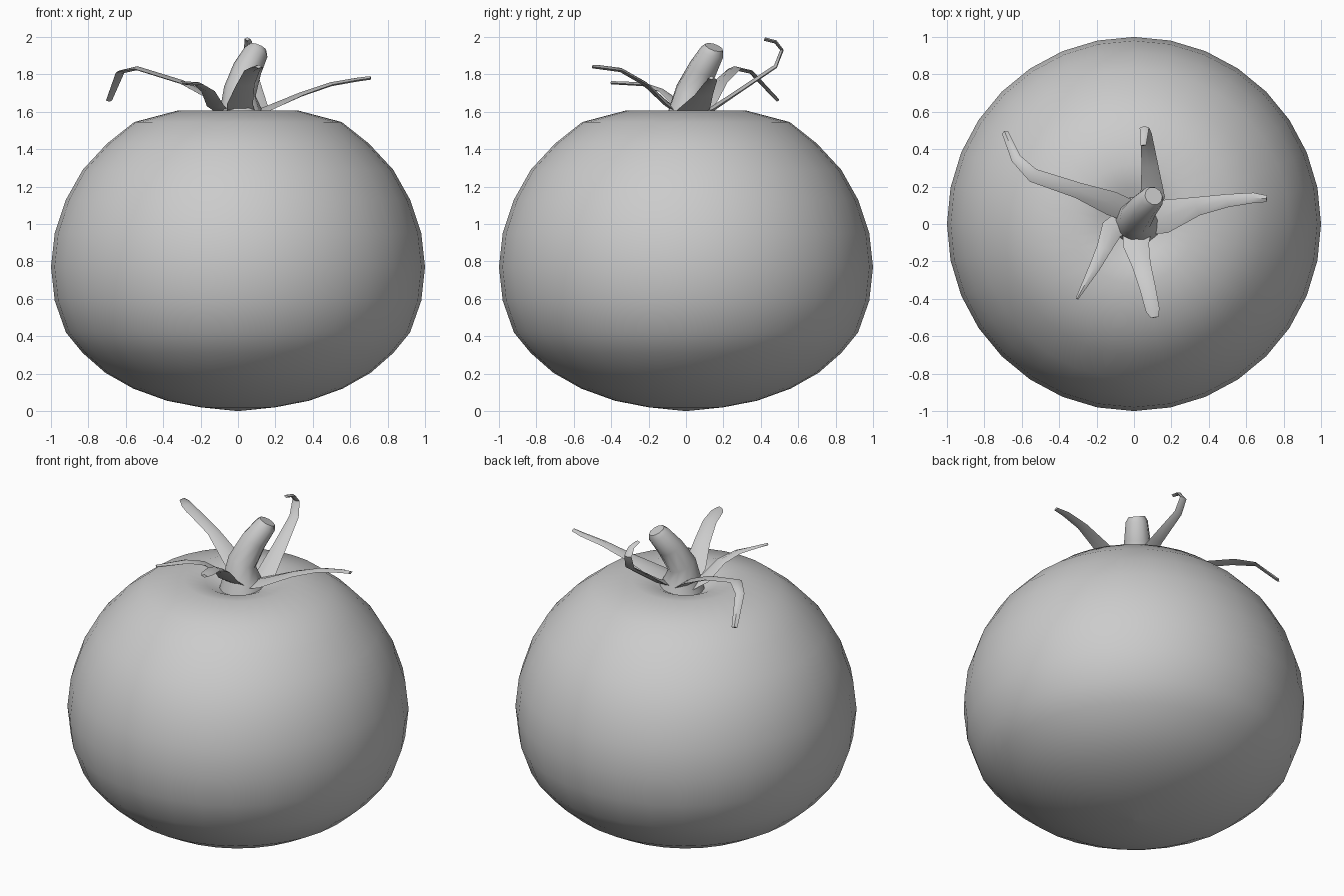
import bpy, math
from mathutils import Vector

UP = Vector((0, 0, 1))


def loft(name, rings, cap_start=True, cap_end=True):
    """Skin a list of equal-length point rings."""
    n = len(rings[0])
    verts = [p for r in rings for p in r]
    faces = []
    for i in range(len(rings) - 1):
        for j in range(n):
            k = (j + 1) % n
            faces.append((i * n + j, i * n + k, (i + 1) * n + k, (i + 1) * n + j))
    if cap_start:
        faces.append(tuple(reversed(range(n))))
    if cap_end:
        faces.append(tuple(range(len(verts) - n, len(verts))))
    me = bpy.data.meshes.new(name)
    me.from_pydata(verts, [], faces)
    me.update()
    ob = bpy.data.objects.new(name, me)
    bpy.context.collection.objects.link(ob)
    bpy.ops.object.select_all(action='DESELECT')
    ob.select_set(True)
    bpy.context.view_layer.objects.active = ob
    bpy.ops.object.shade_smooth_by_angle(angle=math.radians(50))
    return ob


def circle(c, r, n, axis=UP):
    u = Vector((0, 1, 0)).cross(axis).normalized()
    v = axis.cross(u).normalized()
    return [Vector(c) + r * (math.cos(a) * u + math.sin(a) * v)
            for a in (2 * math.pi * i / n for i in range(n))]


# Fruit: lathed profile with a dimple on top
profile = [(0.004, 0.0), (0.2, 0.02), (0.38, 0.055), (0.56, 0.12), (0.71, 0.205),
           (0.83, 0.31), (0.92, 0.42), (0.98, 0.59), (1.0, 0.77), (0.98, 0.95),
           (0.92, 1.13), (0.83, 1.29), (0.70, 1.43), (0.555, 1.545),
           (0.32, 1.607), (0.19, 1.585), (0.09, 1.535), (0.004, 1.51)]
loft("fruit", [circle((0, 0, z), r, 32) for r, z in profile])

# Stem: leaning tube, flared where it meets the sepals
stem = [((0.02, 0.02, 1.53), 0.14, (0, 0, 1)),
        ((0.02, 0.02, 1.61), 0.115, (0.1, 0.1, 1)),
        ((0.01, 0.03, 1.71), 0.088, (0.3, 0.35, 1)),
        ((0.05, 0.09, 1.83), 0.078, (0.4, 0.45, 1)),
        ((0.097, 0.14, 1.92), 0.066, (0.45, 0.4, 1)),
        ((0.105, 0.15, 1.945), 0.05, (0.4, 0.35, 1))]
loft("stem", [circle(c, r, 10, Vector(a).normalized()) for c, r, a in stem])


# Sepals: thin ridged blades along a path of (x, y, z, width)
def sepal(name, path):
    pts = [Vector(p[:3]) for p in path]
    base = pts[-1] - pts[0]
    base.z = 0
    rings = []
    for i, p in enumerate(pts):
        t = pts[min(i + 1, len(pts) - 1)] - pts[max(i - 1, 0)]
        h = Vector((t.x, t.y, 0))
        if h.dot(base) <= 0 or h.length < 0.05:
            h = base
        side = h.normalized().cross(UP)
        nrm = side.cross(t).normalized()
        w = path[i][3] / 2
        rings.append([p - side * w, p - nrm * 0.008,
                      p + side * w, p + nrm * (0.008 + 0.16 * w)])
    loft(name, rings)


sepals = {
    "sepal_right": [(0.04, 0.02, 1.57, 0.16), (0.16, 0.04, 1.61, 0.18),
                    (0.34, 0.095, 1.69, 0.10), (0.50, 0.125, 1.745, 0.07),
                    (0.64, 0.14, 1.77, 0.055), (0.71, 0.135, 1.78, 0.035)],
    "sepal_back": [(0.07, 0.04, 1.56, 0.13), (0.10, 0.15, 1.615, 0.13),
                   (0.085, 0.31, 1.725, 0.09), (0.065, 0.48, 1.84, 0.06),
                   (0.055, 0.515, 1.93, 0.05), (0.055, 0.48, 1.975, 0.04),
                   (0.05, 0.42, 1.99, 0.03)],
    "sepal_back_left": [(0.0, 0.06, 1.57, 0.12), (-0.12, 0.11, 1.66, 0.13),
                        (-0.30, 0.18, 1.755, 0.085), (-0.54, 0.26, 1.83, 0.075),
                        (-0.63, 0.35, 1.81, 0.055), (-0.69, 0.49, 1.66, 0.035)],
    "sepal_front_left": [(-0.03, 0.03, 1.56, 0.13), (-0.12, -0.03, 1.63, 0.12),
                         (-0.16, -0.13, 1.71, 0.08), (-0.21, -0.23, 1.745, 0.06),
                         (-0.305, -0.40, 1.755, 0.015)],
    "sepal_front": [(0.02, -0.01, 1.57, 0.16), (0.01, -0.11, 1.64, 0.14),
                    (0.04, -0.22, 1.745, 0.10), (0.075, -0.35, 1.82, 0.085),
                    (0.10, -0.46, 1.835, 0.075), (0.11, -0.50, 1.84, 0.04)],
}
for name, path in sepals.items():
    sepal(name, path)
